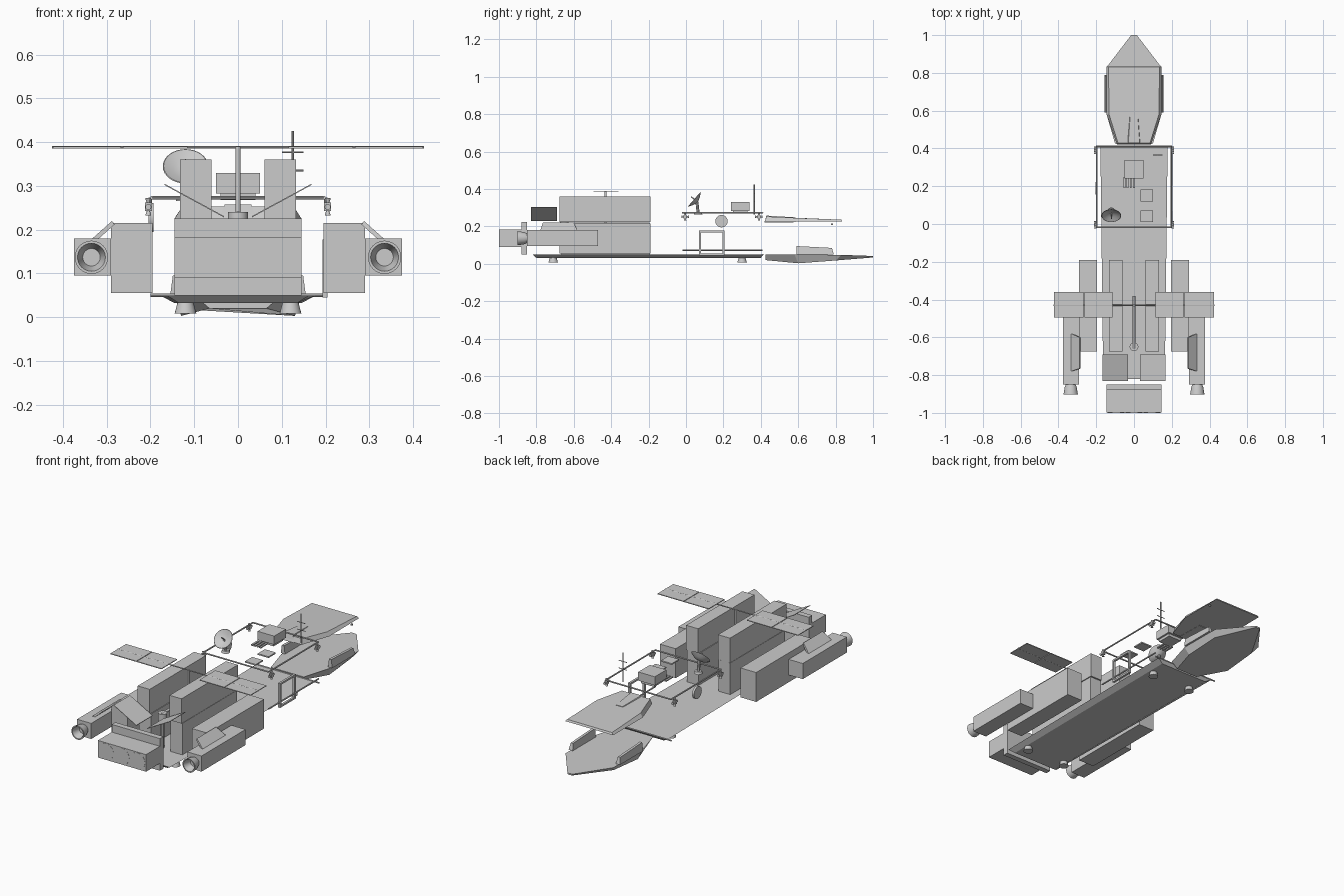
import bpy, bmesh, math
from mathutils import Vector

if "Cube" in bpy.data.objects:
    bpy.data.objects.remove(bpy.data.objects["Cube"])

def mesh_object(name, bm):
    bmesh.ops.recalc_face_normals(bm, faces=bm.faces)
    me = bpy.data.meshes.new(name)
    bm.to_mesh(me)
    bm.free()
    ob = bpy.data.objects.new(name, me)
    bpy.context.collection.objects.link(ob)
    return ob

def box(name, x, y, z):
    bm = bmesh.new()
    bmesh.ops.create_cube(bm, size=1)
    for v in bm.verts:
        v.co = Vector([(r[0] + r[1]) / 2 + c * (r[1] - r[0]) for c, r in zip(v.co, (x, y, z))])
    return mesh_object(name, bm)

def mirrored_box(name, x, y, z):
    for s, side in ((-1, "left"), (1, "right")):
        box(f"{side}_{name}", sorted((s * x[0], s * x[1])), y, z)

def loft(name, bottom, top):
    """Solid between two outlines with the same number of points."""
    bm = bmesh.new()
    a, b = [[bm.verts.new(p) for p in ring] for ring in (bottom, top)]
    bm.faces.new(a)
    bm.faces.new(b)
    for i in range(len(a)):
        j = (i + 1) % len(a)
        bm.faces.new((a[i], a[j], b[j], b[i]))
    return mesh_object(name, bm)

def lathe(name, p, axis, profile, n=24):
    """Revolve (radius, distance) profile about an axis starting at p."""
    bm = bmesh.new()
    q = Vector(axis).to_track_quat('Z', 'Y')
    rings = [[bm.verts.new(Vector(p) + q @ Vector((r * math.cos(2 * math.pi * i / n),
              r * math.sin(2 * math.pi * i / n), h))) for i in range(n)] for r, h in profile]
    for a, b in zip(rings, rings[1:]):
        for i in range(n):
            j = (i + 1) % n
            bm.faces.new((a[i], a[j], b[j], b[i]))
    bm.faces.new(rings[0])
    bm.faces.new(rings[-1])
    ob = mesh_object(name, bm)
    bpy.ops.object.select_all(action='DESELECT')
    bpy.context.view_layer.objects.active = ob
    ob.select_set(True)
    bpy.ops.object.shade_smooth_by_angle(angle=0.6)
    return ob

def rod(name, a, b, r=0.004, n=8):
    d = Vector(b) - Vector(a)
    return lathe(name, a, d, [(r, 0), (r, d.length)], n)

def symmetric(half):
    return half + [(-x, y, z) for x, y, z in reversed(half)]

# Floor slab with bevelled underside and four feet
loft("floor_slab", symmetric([(.135, -.80, .032), (.145, .40, .032)]),
     symmetric([(.163, -.82, .05), (.165, -.1, .05), (.178, 0, .05), (.178, .415, .05)][::3]))
for y in (-.71, .3):
    for x in (-.12, .12):
        lathe("foot", (x, y, .008), (0, 0, 1), [(.025, 0), (.018, .026)])

# Faceted nose, side blocks and nose roof
loft("nose_hull", symmetric([(.065, .425, .02), (.13, .6, .003), (.125, .8, .018), (.012, 1, .034)]),
     symmetric([(.1, .425, .05), (.145, .58, .05), (.145, .83, .048), (.015, 1, .042)]))
for s in (-1, 1):
    loft("nose_side_block",
         [(s * .13, .59, .05), (s * .155, .59, .05), (s * .155, .79, .05), (s * .13, .79, .05)],
         [(s * .135, .59, .095), (s * .149, .59, .095), (s * .149, .78, .085), (s * .135, .78, .085)])
loft("nose_roof", symmetric([(.09, .42, .225), (.145, .58, .225), (.145, .835, .226)]),
     symmetric([(.085, .43, .253), (.132, .58, .246), (.135, .83, .236)]))
loft("roof_intake", symmetric([(.045, .42, .222), (.04, .575, .222)]),
     symmetric([(.03, .43, .258), (.02, .575, .249)]))
box("nose_sensor", (.137, .145), (.775, .785), (.208, .216))

# Front block with flush round tank ends and backing plate
box("front_block", (-.145, .145), (-.999, -.88), (.09, .183))
box("front_plate", (-.145, .145), (-.88, -.85), (.05, .225))
for x in (-.095, 0, .095):
    lathe("tank_end", (x, -1, .136), (0, 1, 0), [(.044, 0), (.044, .01)], 32)

# Cargo modules
mirrored_box("lower_module", (.06, .13), (-.665, -.195), (.05, .222))
mirrored_box("upper_module", (.06, .132), (-.675, -.19), (.225, .36))
mirrored_box("side_pod", (.195, .29), (-.675, -.19), (.055, .215))

for s, side in ((-1, "left"), (1, "right")):
    # Engine housing, nozzle and slanted fin
    box(f"{side}_engine", sorted((s * .29, s * .375)), (-.85, -.47), (.095, .18))
    lathe(f"{side}_nozzle", (s * .335, -.85, .137), (0, -1, 0),
          [(.026, 0), (.032, .015), (.038, .052), (.032, .052), (.02, .01)])
    fin = [(.335, -.78, .178), (.335, -.58, .178), (.288, -.6, .22), (.288, -.765, .22)]
    loft(f"{side}_engine_fin", [(s * x, y, z) for x, y, z in fin],
         [(s * (x - .006), y, z - .008) for x, y, z in fin])
    # V radiator panel
    rad = [(.032, -.83, .228), (.032, -.69, .228), (.168, -.69, .302), (.168, -.83, .302)]
    loft(f"{side}_radiator", [(s * x, y, z) for x, y, z in rad],
         [(s * x, y, z + .003) for x, y, z in rad])
    # Solar wing
    mirror = lambda a, b: sorted((s * a, s * b))
    for a, b in ((.115, .263), (.267, .423)):
        box(f"{side}_solar_panel", mirror(a, b), (-.495, -.36), (.386, .39))

# Solar mast with cross spar and boom
rod("solar_spar", (-.425, -.43, .388), (.425, -.43, .388), .003)
rod("solar_mast", (0, -.43, .05), (0, -.43, .39), .006, 12)
rod("mast_boom", (0, -.66, .235), (0, -.38, .235), .007, 12)
lathe("boom_base", (0, -.65, .2), (0, 0, 1), [(.023, 0), (.023, .04)])
rod("boom_post", (0, -.65, .05), (0, -.65, .2), .009)

# Upper rail frame with corner thrusters
zr = .273
for s in (-1, 1):
    rod("side_rail", (s * .197, -.02, zr), (s * .197, .41, zr))
    for y in (-.005, .39):
        box("thruster_mount", (s * .205 - .008, s * .205 + .008), (y - .009, y + .009), (.243, .262))
        rod("thruster_stem", (s * .2, y, .25), (s * .2, y, zr))
        for dy, dz in ((-1, 0), (1, 0), (0, 1), (0, -1)):
            lathe("thruster_cone", (s * .205, y + dy * .007, .252 + dz * .007), (0, dy, dz),
                  [(.003, 0), (.007, .013)], 10)
for y in (-.018, .41):
    rod("cross_rail", (-.197, y, zr), (.197, y, zr))

# Roof equipment: instrument box, fingers, hatches
box("instrument_box", (-.05, .05), (.24, .34), (.283, .33))
box("instrument_base", (-.04, .04), (.25, .33), (.268, .283))
for i in range(4):
    x = -.056 + i * .017
    box("cable_strip", (x, x + .01), (.19, .25), (.27, .276))
for y in (.01, .12):
    box("roof_hatch", (.035, .1), (y, y + .062), (.27, .277))

# Dish on a stand
d = Vector((0, -.75, .65)).normalized()
c = Vector((-.12, .058, .333))
lathe("dish", c, d, [(.008, -.004), (.03, .004), (.052, .018), (.05, .019), (.028, .008), (.006, .002)], 32)
rod("dish_feed", c, c + d * .04, .003)
rod("dish_stand", (-.12, .065, .27), c, .008)
lathe("dish_base", (-.12, .065, .265), (0, 0, 1), [(.022, 0), (.018, .012)])

# Aerial
rod("aerial", (.125, .365, .265), (.125, .365, .425), .003)
for z in (.335, .377):
    rod("aerial_bar", (.1, .365, z), (.15, .365, z), .002)

# Left porthole, right door frame and lower rail
lathe("porthole", (-.205, .19, .228), (1, 0, 0), [(.033, 0), (.033, .012)], 32)
for y in (.075, .2):
    box("door_post", (.193, .205), (y - .005, y + .005), (.045, .178))
for z in (.05, .173):
    box("door_bar", (.193, .205), (.075, .2), (z - .005, z + .005))
rod("lower_rail", (.199, -.02, .073), (.199, .41, .073), .004)
rod("deck_edge_rail", (-.2, .412, .05), (.2, .412, .05), .004)
